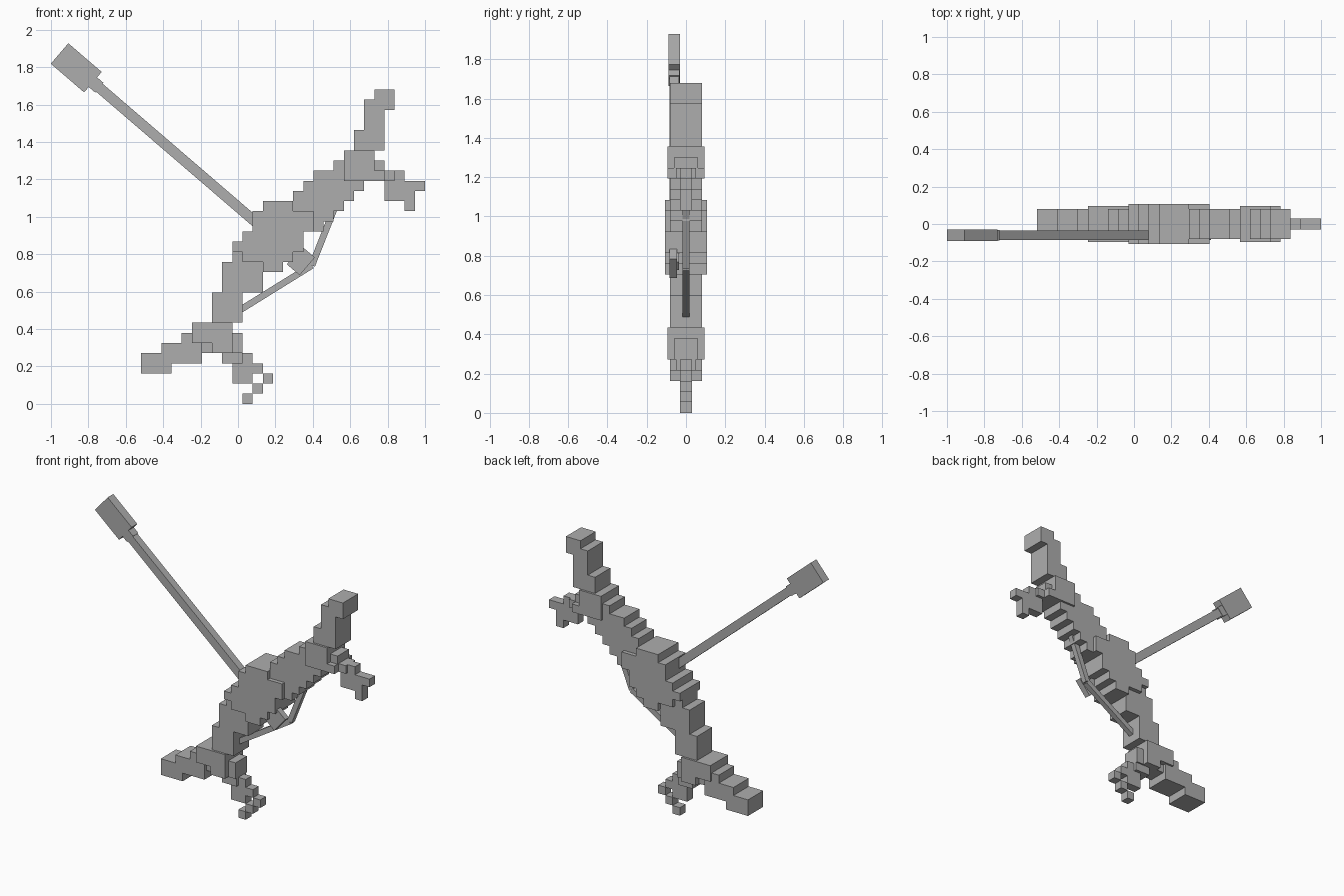
import bpy, bmesh, math
from mathutils import Matrix, Vector

if "Cube" in bpy.data.objects:
    bpy.data.objects.remove(bpy.data.objects["Cube"])

CELL = 0.0542          # size of one block step
X0 = -0.518            # left end of the block grid

grey = bpy.data.materials.new("plain grey")
grey.diffuse_color = (0.42, 0.42, 0.42, 1)
grey.use_nodes = True
grey.node_tree.nodes["Principled BSDF"].inputs["Base Color"].default_value = grey.diffuse_color


def finish(name, bm):
    mesh = bpy.data.meshes.new(name)
    bm.to_mesh(mesh)
    bm.free()
    mesh.materials.append(grey)
    obj = bpy.data.objects.new(name, mesh)
    bpy.context.collection.objects.link(obj)
    return obj


def blocks(name, rows, half):
    """Stepped slab: rows are (first row, last row, left column, right column)."""
    cells = {(i, k) for k0, k1, a, b in rows
             for k in range(k0, k1 + 1) for i in range(a, b)}
    bm = bmesh.new()

    def quad(*pts):
        bm.faces.new([bm.verts.new((X0 + i * CELL, y, k * CELL)) for i, y, k in pts])

    for i, k in cells:
        j, m, f, r = i + 1, k + 1, -half, half
        quad((i, f, k), (j, f, k), (j, f, m), (i, f, m))
        quad((i, r, k), (i, r, m), (j, r, m), (j, r, k))
        if (i - 1, k) not in cells:
            quad((i, f, k), (i, f, m), (i, r, m), (i, r, k))
        if (i + 1, k) not in cells:
            quad((j, f, k), (j, r, k), (j, r, m), (j, f, m))
        if (i, k - 1) not in cells:
            quad((i, f, k), (i, r, k), (j, r, k), (j, f, k))
        if (i, k + 1) not in cells:
            quad((i, f, m), (j, f, m), (j, r, m), (i, r, m))
    bmesh.ops.remove_doubles(bm, verts=bm.verts, dist=1e-4)
    bmesh.ops.dissolve_limit(bm, angle_limit=0.01, verts=bm.verts, edges=bm.edges)
    return finish(name, bm)


def beam(name, start, end, width, depth, y=0.0):
    """Square bar between two (x, z) points."""
    a, b = Vector((start[0], y, start[1])), Vector((end[0], y, end[1]))
    d = b - a
    bm = bmesh.new()
    bmesh.ops.create_cube(bm, size=1)
    bm.transform(Matrix.Translation((a + b) / 2)
                 @ Matrix.Rotation(-math.atan2(d.z, d.x), 4, 'Y')
                 @ Matrix.Diagonal((d.length, depth, width, 1)))
    return finish(name, bm)


# Bow grip: the thickest part
blocks("grip", [(13, 13, 12, 14), (14, 14, 10, 15), (15, 15, 9, 16), (16, 16, 10, 16),
                (17, 18, 11, 17), (19, 19, 12, 15)], 0.108)

# Limbs
blocks("lower_limb", [(3, 3, 0, 3), (4, 4, 0, 6), (5, 5, 2, 6), (6, 6, 4, 6),
                      (8, 10, 7, 10), (11, 13, 8, 12), (14, 14, 9, 12)], 0.081)
blocks("upper_limb", [(17, 17, 16, 18), (18, 18, 16, 19), (19, 19, 15, 20), (20, 20, 15, 21),
                      (21, 21, 16, 22), (22, 22, 17, 20), (23, 23, 19, 20),
                      (25, 26, 21, 24), (27, 28, 22, 24), (29, 29, 22, 25),
                      (30, 30, 23, 25)], 0.081)

# Thicker joints where the tips bend
blocks("lower_joint", [(5, 5, 7, 9), (6, 6, 5, 9), (7, 7, 5, 9)], 0.095)
blocks("lower_joint_core", [(5, 5, 6, 10), (6, 6, 8, 10)], 0.06)
blocks("upper_joint", [(22, 22, 20, 24), (23, 23, 20, 23), (24, 24, 20, 23)], 0.095)
blocks("upper_joint_core", [(23, 23, 22, 24)], 0.06)

# Branching prongs
blocks("lower_prong_base", [(4, 4, 8, 10)], 0.05)
blocks("lower_prong", [(0, 0, 10, 11), (1, 1, 11, 12), (2, 2, 9, 11), (2, 2, 12, 13),
                       (3, 3, 9, 12), (4, 4, 8, 11)], 0.03)
blocks("upper_prong_base", [(22, 22, 23, 25)], 0.05)
blocks("upper_prong", [(22, 22, 24, 26), (21, 21, 24, 28), (20, 20, 24, 27),
                       (19, 19, 26, 27)], 0.03)

# Drawn string
nock = (0.395, 0.74)
beam("string_lower", (0.0, 0.495), nock, 0.035, 0.035)
beam("string_upper", (0.565, 1.17), nock, 0.035, 0.035)

# Arrow: laid along one sloping line through the grip
tail = Vector((0.37, 0.735))
tip = Vector((-0.954, 1.873))
axis = (tip - tail).normalized()
total = (tip - tail).length
for name, a, b, width, depth, y in [
        ("arrow_shaft", 0.02, total - 0.20, 0.055, 0.05, -0.06),
        ("arrow_collar", total - 0.28, total - 0.22, 0.068, 0.056, -0.06),
        ("arrow_head", total - 0.235, total, 0.144, 0.06, -0.06),
        ("arrow_tail", 0.0, 0.09, 0.125, 0.04, -0.065)]:
    beam(name, tail + axis * a, tail + axis * b, width, depth, y)
